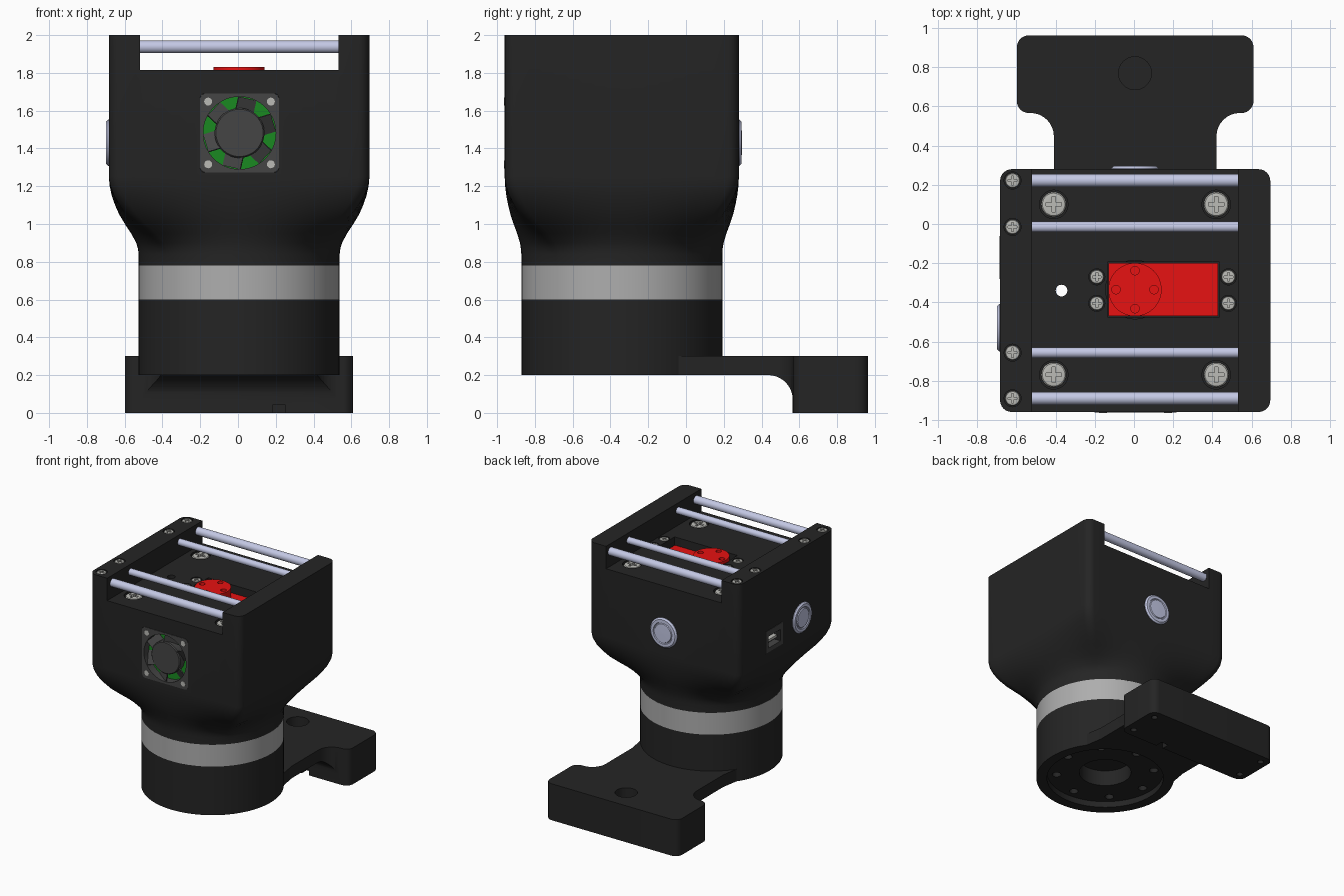
import bpy, bmesh
from math import sin, cos, tan, pi, atan2, radians
from mathutils import Matrix, Vector

if "Cube" in bpy.data.objects:
    bpy.data.objects.remove(bpy.data.objects["Cube"])

T, R = Matrix.Translation, Matrix.Rotation
CX, CY, RAD = 0.006, -0.34, 0.532
ALONG_X = Matrix(((0, 0, 1, 0), (1, 0, 0, 0), (0, 1, 0, 0), (0, 0, 0, 1)))


def material(name, r, g, b):
    m = bpy.data.materials.new(name)
    m.diffuse_color = (r, g, b, 1)
    m.use_nodes = True
    m.node_tree.nodes["Principled BSDF"].inputs["Base Color"].default_value = m.diffuse_color
    return m


BLACK = material("black", .018, .018, .018)
DARK = material("dark_grey", .06, .06, .06)
SILVER = material("silver", .42, .42, .42)
STEEL = material("steel", .55, .58, .78)
SCREW = material("screw_grey", .5, .5, .47)
RED = material("red", .8, .006, .006)
GREEN = material("green", .01, .25, .015)


def finish(name, bm, mat, M=None):
    if M is not None:
        bm.transform(M)
    bmesh.ops.recalc_face_normals(bm, faces=bm.faces)
    me = bpy.data.meshes.new(name)
    bm.to_mesh(me)
    bm.free()
    if mat:
        me.materials.append(mat)
    ob = bpy.data.objects.new(name, me)
    bpy.context.collection.objects.link(ob)
    return ob


def loft(name, rings, mat=None, M=None):
    bm = bmesh.new()
    vs = [[bm.verts.new(p) for p in ring] for ring in rings]
    n = len(vs[0])
    for a, b in zip(vs, vs[1:]):
        for i in range(n):
            bm.faces.new((a[i], a[(i + 1) % n], b[(i + 1) % n], b[i]))
    bm.faces.new(vs[0][::-1])
    bm.faces.new(vs[-1])
    return finish(name, bm, mat, M)


def prism(name, pts, z0, z1, mat=None, M=None):
    return loft(name, [[(x, y, z) for x, y in pts] for z in (z0, z1)], mat, M)


def box(name, x0, x1, y0, y1, z0, z1, mat=None, M=None):
    return prism(name, [(x0, y0), (x1, y0), (x1, y1), (x0, y1)], z0, z1, mat, M)


def lathe(name, profile, mat=None, M=None, n=64):
    return loft(name, [[(r * cos(2 * pi * i / n), r * sin(2 * pi * i / n), z) for i in range(n)]
                       for r, z in profile], mat, M)


def cyl(name, r, z0, z1, mat=None, M=None, n=32):
    return lathe(name, [(r, z0), (r, z1)], mat, M, n)


def fillet(corners, n=8):
    """Polygon of (x, y, radius) corners with rounded arcs."""
    out = []
    for i, (x, y, r) in enumerate(corners):
        p = Vector((x, y))
        if r == 0:
            out.append((x, y))
            continue
        a = (Vector(corners[i - 1][:2]) - p).normalized()
        b = (Vector(corners[(i + 1) % len(corners)][:2]) - p).normalized()
        h = a.angle(b) / 2
        c = p + (a + b).normalized() * r / sin(h)
        s, e = p + a * (r / tan(h)) - c, p + b * (r / tan(h)) - c
        a0 = atan2(s.y, s.x)
        d = (atan2(e.y, e.x) - a0 + pi) % (2 * pi) - pi
        out += [(c.x + r * cos(a0 + d * k / n), c.y + r * sin(a0 + d * k / n)) for k in range(n + 1)]
    return out


def round_rect(hx, hy, r, n=6):
    return fillet([(-hx, -hy, r), (hx, -hy, r), (hx, hy, r), (-hx, hy, r)], n)


def cut(target, cutter):
    m = target.modifiers.new("cut", 'BOOLEAN')
    m.operation, m.solver, m.object = 'DIFFERENCE', 'EXACT', cutter
    bpy.context.view_layer.objects.active = target
    bpy.ops.object.modifier_apply(modifier=m.name)
    bpy.data.objects.remove(cutter, do_unlink=True)


# Head: circle at the neck lofted into a rounded box
outline = []
rr = round_rect(.69, .62, .06)
for (x0, y0), (x1, y1) in zip(rr, rr[1:] + rr[:1]):
    k = 16 if Vector((x1 - x0, y1 - y0)).length > .3 else 1
    outline += [(x0 + (x1 - x0) * i / k, y0 + (y1 - y0) * i / k) for i in range(k)]
rings = []
for z, t in [(.78, 0), (.84, 0), (.87, .025), (.9, .08), (.95, .25), (1, .46), (1.05, .65),
             (1.1, .79), (1.15, .9), (1.2, .97), (1.25, 1), (2, 1)]:
    ring = []
    for x, y in outline:
        a = atan2(y, x)
        ring.append((CX + x * t + RAD * cos(a) * (1 - t), CY + y * t + RAD * sin(a) * (1 - t), z))
    rings.append(ring)
head = loft("head_housing", rings, BLACK)
cut(head, box("c", -.52, .532, -1.2, .6, 1.815, 2.3))

# Servo in its pocket
cut(head, box("c", -.135, .437, -.475, -.195, 1.55, 1.9))
cut(head, cyl("c", .15, 1.6, 1.9, M=T((.005, -.335, 0))))
box("servo_body", -.13, .43, -.47, -.2, 1.5, 1.75, RED)
horn = cyl("servo_horn", .136, 1.74, 1.83, RED, T((.005, -.335, 0)), 48)
for k in range(4):
    a = k * pi / 2
    cut(horn, cyl("c", .022, 1.8, 1.9, M=T((.005 + .097 * cos(a), -.335 + .097 * sin(a), 0)), n=20))

# Pan-head screws with cross recesses, set in shallow counterbores
RODS = [(.222, .033), (-.015, .027), (-.657, .027), (-.89, .033)]
spots = [(-.62, y, 2, .038) for y, r in RODS]
spots += [(x, y, 1.815, .064) for x in (-.41, .42) for y in (.1, -.77)]
spots += [(x, y, 1.815, .036) for x in (-.19, .482) for y in (-.27, -.405)]
proto = lathe("screw", [(1, -.6), (1, -.15), (.9, -.04), (.7, 0)], SCREW, n=28)
for w, l in ((.14, .62), (.62, .14)):
    cut(proto, box("c", -w, w, -l, l, -.3, .5))
for i, (x, y, z, r) in enumerate(spots):
    cut(head, cyl("c", r * 1.14, z - r * .5, z + .1, M=T((x, y, 0)), n=28))
    s = proto if i == 0 else bpy.data.objects.new("screw", proto.data)
    if i:
        bpy.context.collection.objects.link(s)
    s.location, s.scale = (x, y, z), (r, r, r)

# Cross rods
for y, r in RODS:
    cyl("cross_rod", r, -.525, .537, STEEL, ALONG_X @ T((y, 1.938, 0)))

# Cooling fan on the front face (local z points to -y)
F = T((.008, -.96, 1.482)) @ R(pi / 2, 4, 'X')
cut(head, prism("c", round_rect(.21, .21, .03), -.09, .1, M=F))
frame = prism("fan_frame", round_rect(.209, .209, .03), -.085, .002, DARK, F)
cut(frame, cyl("c", .192, -.2, .1, M=F, n=64))
cyl("fan_board", .192, -.085, -.065, GREEN, F, 64)
lathe("fan_hub", [(.132, -.07), (.132, -.012), (.125, -.004)], DARK, F)
for k in range(6):
    box("fan_blade", .12, .187, -.055, .055, -.004, .004, DARK,
        F @ R(k * pi / 3 + .3, 4, 'Z') @ T((0, 0, -.035)) @ R(radians(30), 4, 'X'))
for sx in (-1, 1):
    for sz in (-1, 1):
        cyl("fan_screw", .021, -.01, .004, SCREW, F @ T((sx * .166, sz * .166, 0)), 20)

# Push buttons on the left and back
button = [(.122, -.03), (.122, .004), (.11, .015), (.088, .015), (.084, .008), (.078, .008), (.074, .015), (.01, .016)]
lathe("left_button", button, STEEL, T((-.684, -.53, 1.43)) @ R(-pi / 2, 4, 'Y'))
lathe("back_button", button, STEEL, T((.005, .28, 1.43)) @ R(-pi / 2, 4, 'X'))

# Cable socket on the left face
box("socket_frame", -.7, -.6, -.28, -.06, 1.31, 1.49, DARK)
socket = bpy.data.objects["socket_frame"]
socket.location.x = .013
cut(head, box("c", -.72, -.55, -.25, -.09, 1.335, 1.465))
cut(socket, box("c", -.75, -.63, -.25, -.09, 1.345, 1.44))
box("socket_tongue", -.67, -.6, -.23, -.11, 1.38, 1.4, SCREW)

# Base cylinder with recessed underside and bolt holes, silver band above
C = T((CX, CY, 0))
base = lathe("base_cylinder", [(.2, .38), (.2, .25), (.45, .25), (.45, .2), (RAD, .2), (RAD, .6)], BLACK, C, 96)
for k in range(8):
    a = k * pi / 4
    top = .7 if k == 4 else .33
    cut(base, cyl("c", .034, .1, top, M=C @ T((.377 * cos(a), .377 * sin(a), 0)), n=20))
cut(head, cyl("c", .03, .5, 2.1, M=T((-.37, CY, 0)), n=20))
band = cyl("silver_band", RAD, .6, .78, SILVER, C, 96)
cut(band, cyl("c", .47, .5, .9, M=C, n=64))

# Mounting bracket: plan outline with the underside cut away in a curve
half = [(.44, -.05, 0), (.415, .1, 0), (.415, .567, .12), (.604, .567, .06), (.604, .963, .06)]
plan = [(CX + x, y, r) for x, y, r in half] + [(CX - x, y, r) for x, y, r in half[::-1]]
bracket = prism("mounting_bracket", fillet(plan), 0, .3, BLACK)
under = fillet([(-1, -.2, 0), (.565, -.2, 0), (.565, .2, .13), (-1, .2, 0)], 12)
cut(bracket, prism("c", under, -1, 1, M=ALONG_X))
cut(bracket, cyl("c", .5, .1, .5, M=C, n=64))
cut(bracket, cyl("c", .084, .22, .5, M=T((.005, .77, 0)), n=40))
cut(bracket, box("c", .185, .25, .5, .63, -.1, .045))
for x in (-.53, .54):
    for y in (.64, .89):
        cut(bracket, cyl("c", .025, -.1, .08, M=T((x, y, 0)), n=16))

# Smooth curved faces, keep edges crisp
bpy.ops.object.select_all(action='SELECT')
bpy.context.view_layer.objects.active = head
bpy.ops.object.shade_smooth_by_angle(angle=radians(30))
